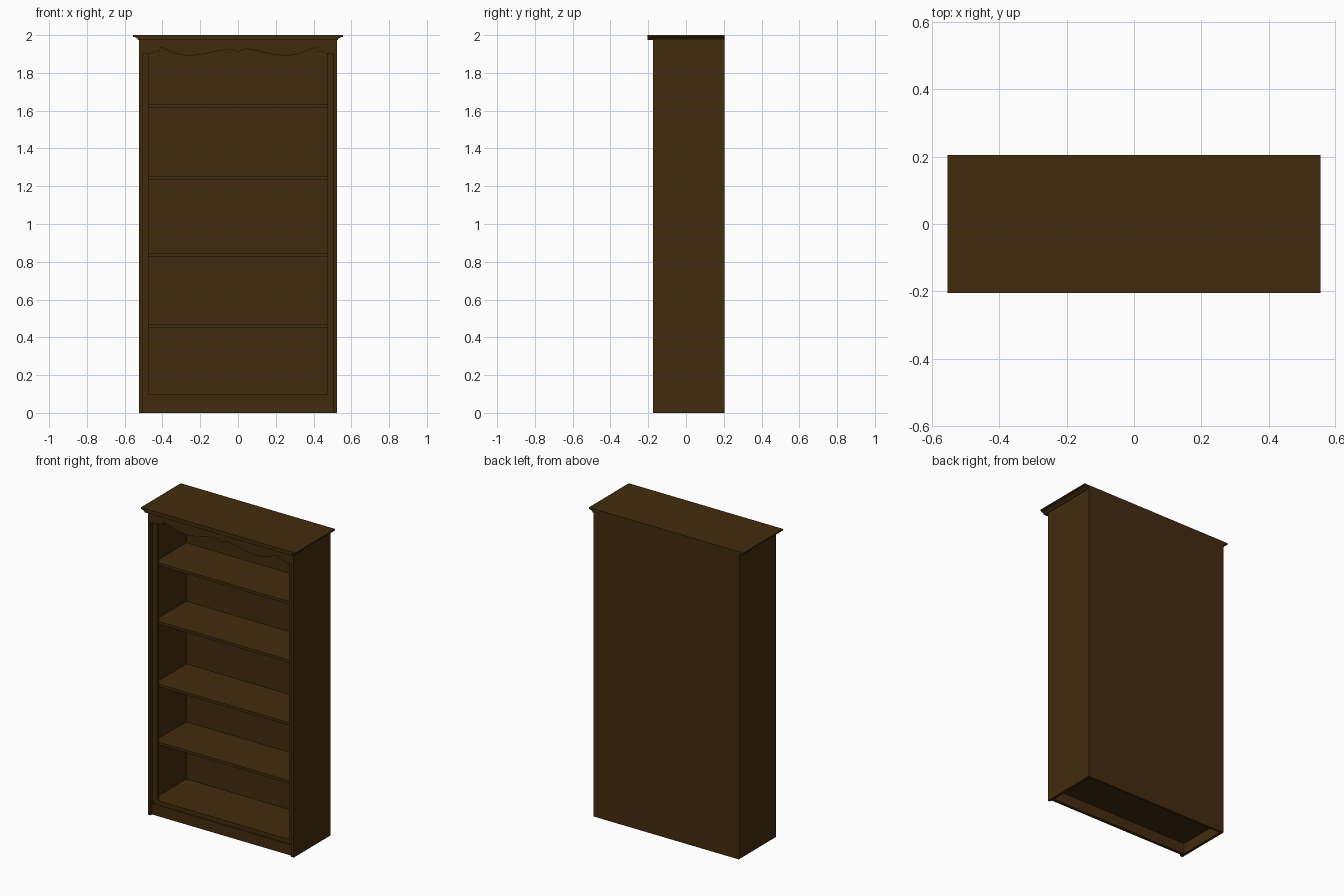
import bpy, bmesh

if "Cube" in bpy.data.objects:
    bpy.data.objects.remove(bpy.data.objects["Cube"])

wood = bpy.data.materials.new("dark_brown_wood")
wood.diffuse_color = (0.0545, 0.0242, 0.0044, 1)
wood.use_nodes = True
wood.node_tree.nodes["Principled BSDF"].inputs["Base Color"].default_value = wood.diffuse_color


def finish(name, bm):
    bmesh.ops.recalc_face_normals(bm, faces=bm.faces)
    me = bpy.data.meshes.new(name)
    bm.to_mesh(me)
    bm.free()
    me.materials.append(wood)
    ob = bpy.data.objects.new(name, me)
    bpy.context.collection.objects.link(ob)
    return ob


def box(name, x0, x1, y0, y1, z0, z1):
    bm = bmesh.new()
    bmesh.ops.create_cube(bm, size=1)
    for v in bm.verts:
        v.co = ((x0 + x1) / 2 + v.co.x * (x1 - x0),
                (y0 + y1) / 2 + v.co.y * (y1 - y0),
                (z0 + z1) / 2 + v.co.z * (z1 - z0))
    return finish(name, bm)


def extrude_y(name, outline, y0, y1):
    """Extrude a closed x-z outline along y."""
    bm = bmesh.new()
    face = bm.faces.new([bm.verts.new((x, y0, z)) for x, z in outline])
    res = bmesh.ops.extrude_face_region(bm, geom=[face])
    for g in res["geom"]:
        if isinstance(g, bmesh.types.BMVert):
            g.co.y = y1
    return finish(name, bm)


W, IN, OPEN = 0.523, 0.505, 0.475       # outer side, inner side, opening
FRONT, BACK, TOP = -0.175, 0.205, 1.975

# Side panels and face stiles
for s, label in ((-1, "left"), (1, "right")):
    box(label + "_side", *sorted((s * W, s * IN)), FRONT, BACK - 0.015, 0, TOP)
    box(label + "_stile", *sorted((s * IN, s * OPEN)), -0.155, -0.135, 0.097, TOP)

# Back panel, plinth, bottom board
box("back_panel", -W, W, BACK - 0.015, BACK, 0, TOP)
box("plinth", -IN, IN, -0.16, -0.14, 0, 0.07)
box("bottom_board", -IN, IN, -0.153, 0.19, 0.07, 0.097)

# Shelves
for i, z in enumerate((0.469, 0.845, 1.253, 1.633)):
    box("shelf_%d" % (i + 1), -IN, IN, -0.135, 0.19, z - 0.018, z)

# Scalloped valance under the top
wave = [(0, 1.905), (0.02, 1.922), (0.05, 1.926), (0.10, 1.917), (0.15, 1.905),
        (0.20, 1.896), (0.26, 1.891), (0.31, 1.897), (0.35, 1.910),
        (0.38, 1.923), (0.41, 1.934), (0.417, 1.915), (0.44, 1.910),
        (0.46, 1.904), (0.505, 1.902)]
lower = [(-x, z) for x, z in reversed(wave[1:])] + wave
extrude_y("valance", lower + [(IN, TOP), (-IN, TOP)], FRONT, -0.155)

# Crown with moulded ends
half = [(0.528, TOP), (0.533, 1.983), (0.543, 1.988), (0.555, 1.991), (0.555, 2.0)]
extrude_y("crown", half + [(-x, z) for x, z in reversed(half)], -0.205, BACK)
